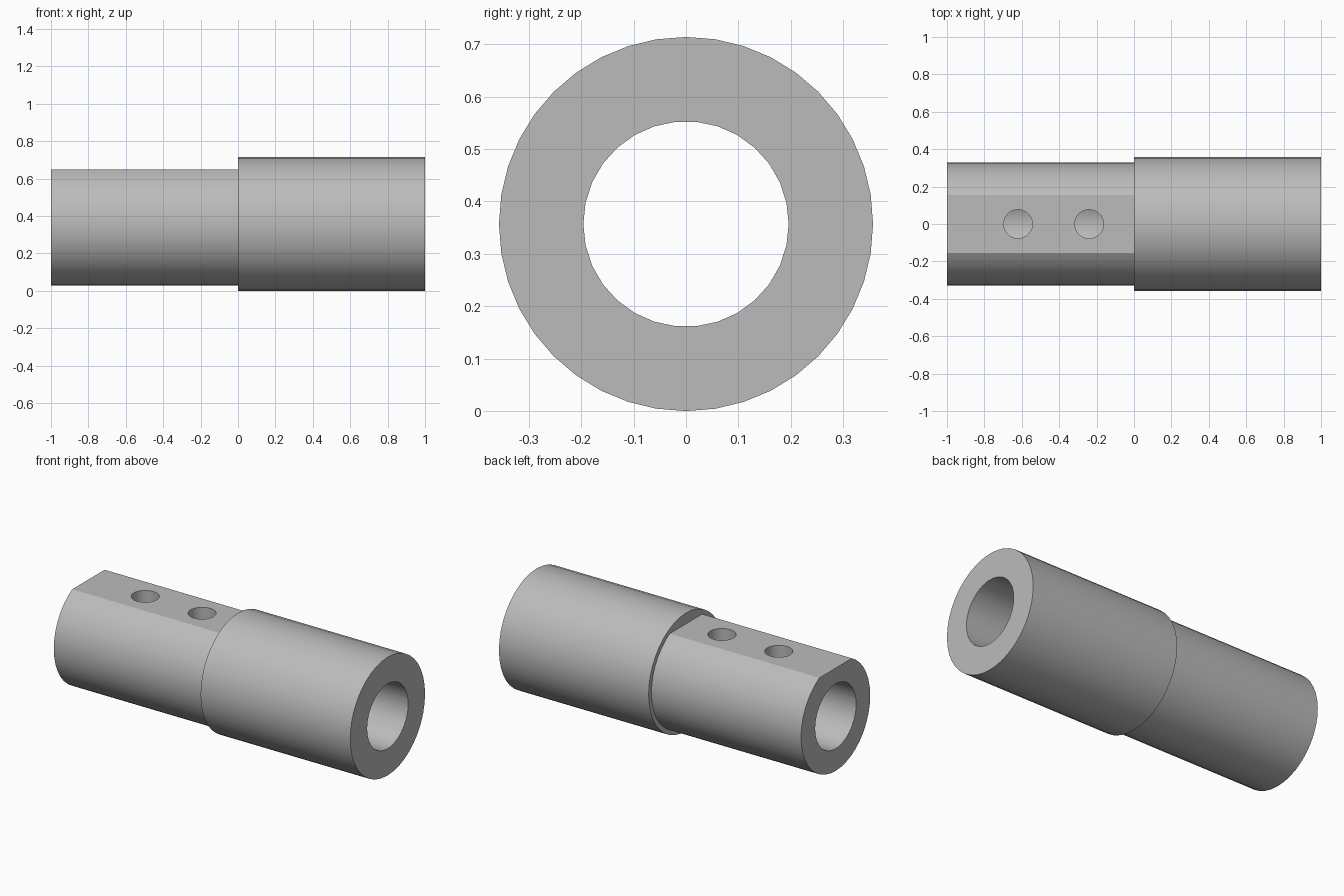
import bpy
import math

cube = bpy.data.objects.get("Cube")
if cube:
    bpy.data.objects.remove(cube, do_unlink=True)

AXIS_Z = 0.357      # height of the centre line
FLAT_Z = 0.648      # height of the milled flat

steel = bpy.data.materials.new("grey_metal")
steel.use_nodes = True
GREY = (0.5, 0.5, 0.5, 1)
steel.diffuse_color = GREY
steel.node_tree.nodes["Principled BSDF"].inputs["Base Color"].default_value = GREY


def rod(name, radius, x0, x1, sides):
    """Cylinder lying along x."""
    bpy.ops.mesh.primitive_cylinder_add(
        vertices=sides, radius=radius, depth=x1 - x0,
        location=((x0 + x1) / 2, 0, AXIS_Z), rotation=(0, math.pi / 2, 0))
    bpy.context.object.name = name
    return bpy.context.object


def apply_boolean(target, cutter, operation):
    mod = target.modifiers.new(operation.title(), "BOOLEAN")
    mod.operation = operation
    mod.solver = "EXACT"
    mod.object = cutter
    bpy.context.view_layer.objects.active = target
    bpy.ops.object.modifier_apply(modifier=mod.name)
    bpy.data.objects.remove(cutter, do_unlink=True)


# Narrow shank with a flat milled along its top
sleeve = rod("stepped_sleeve", 0.33, -1, 0.1, 40)
bpy.ops.mesh.primitive_cube_add(size=1, location=(-0.4, 0, FLAT_Z + 0.25))
flat_cutter = bpy.context.object
flat_cutter.scale = (1.6, 1, 0.5)
apply_boolean(sleeve, flat_cutter, "DIFFERENCE")

# Wide collar
apply_boolean(sleeve, rod("collar", 0.357, 0, 1, 40), "UNION")

# Bore right through
apply_boolean(sleeve, rod("bore", 0.196, -1.1, 1.1, 30), "DIFFERENCE")

# Two screw holes from the flat into the bore
for x in (-0.62, -0.24):
    bpy.ops.mesh.primitive_cylinder_add(
        vertices=30, radius=0.077, depth=0.5, location=(x, 0, AXIS_Z + 0.25))
    apply_boolean(sleeve, bpy.context.object, "DIFFERENCE")

# Finish
sleeve.data.materials.clear()
sleeve.data.materials.append(steel)
for face in sleeve.data.polygons:
    face.material_index = 0
bpy.ops.object.select_all(action="DESELECT")
sleeve.select_set(True)
bpy.context.view_layer.objects.active = sleeve
bpy.ops.object.shade_smooth_by_angle(angle=math.radians(20))
